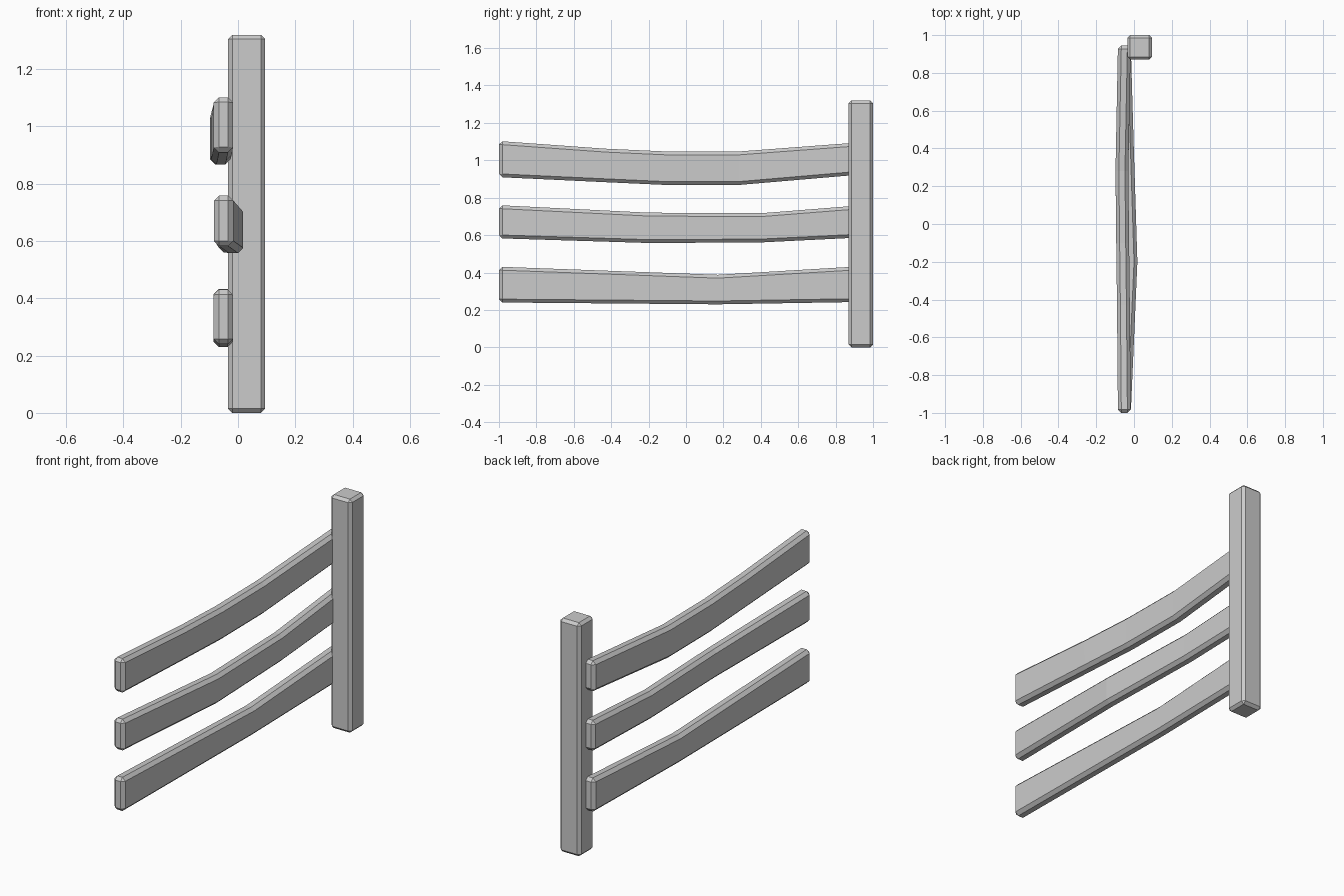
import bpy
import bmesh
import math

cube = bpy.data.objects.get("Cube")
if cube:
    bpy.data.objects.remove(cube, do_unlink=True)

grey = bpy.data.materials.new("plain_grey")
grey.use_nodes = True
colour = (0.6, 0.6, 0.6, 1)
grey.diffuse_color = colour
grey.node_tree.nodes["Principled BSDF"].inputs["Base Color"].default_value = colour


def beam(name, stations, axis_z, bevel):
    """Loft rectangles along y or z, then chamfer the sharp edges.
    Station: (position, low u, high u, low v, high v)."""
    bm = bmesh.new()
    rings = []
    for t, u0, u1, v0, v1 in stations:
        corners = [(u0, v0), (u1, v0), (u1, v1), (u0, v1)]
        rings.append([bm.verts.new((u, v, t) if axis_z else (u, t, v)) for u, v in corners])
    for a, b in zip(rings, rings[1:]):
        for i in range(4):
            j = (i + 1) % 4
            bm.faces.new((a[i], a[j], b[j], b[i]))
    bm.faces.new(rings[0])
    bm.faces.new(rings[-1])
    bmesh.ops.recalc_face_normals(bm, faces=bm.faces[:])
    sharp = [e for e in bm.edges if e.calc_face_angle() > math.radians(50)]
    bmesh.ops.bevel(bm, geom=sharp, offset=bevel, segments=1, affect='EDGES')
    mesh = bpy.data.meshes.new(name)
    bm.to_mesh(mesh)
    bm.free()
    mesh.materials.append(grey)
    obj = bpy.data.objects.new(name, mesh)
    bpy.context.collection.objects.link(obj)


# Upright post
beam("post", [(0, -0.035, 0.095, 0.87, 1.0), (1.32, -0.035, 0.095, 0.87, 1.0)], True, 0.015)

# Sagging rails: (y, sideways shift, bottom z, top z)
rails = {
    "top_rail": [(-1, 0, 0.91, 1.103), (-0.43, -0.005, 0.883, 1.062), (-0.1, -0.009, 0.868, 1.047),
                 (0.28, -0.013, 0.868, 1.047), (0.945, 0, 0.925, 1.097)],
    "middle_rail": [(-1, 0, 0.583, 0.76), (-0.2, 0.035, 0.558, 0.72),
                    (0.4, 0.016, 0.561, 0.717), (0.945, 0, 0.588, 0.76)],
    "bottom_rail": [(-1, 0, 0.24, 0.431), (0.17, 0, 0.23, 0.388), (0.945, 0, 0.243, 0.434)],
}
for name, path in rails.items():
    beam(name, [(y, s - 0.085, s - 0.017, lo, hi) for y, s, lo, hi in path], False, 0.018)
